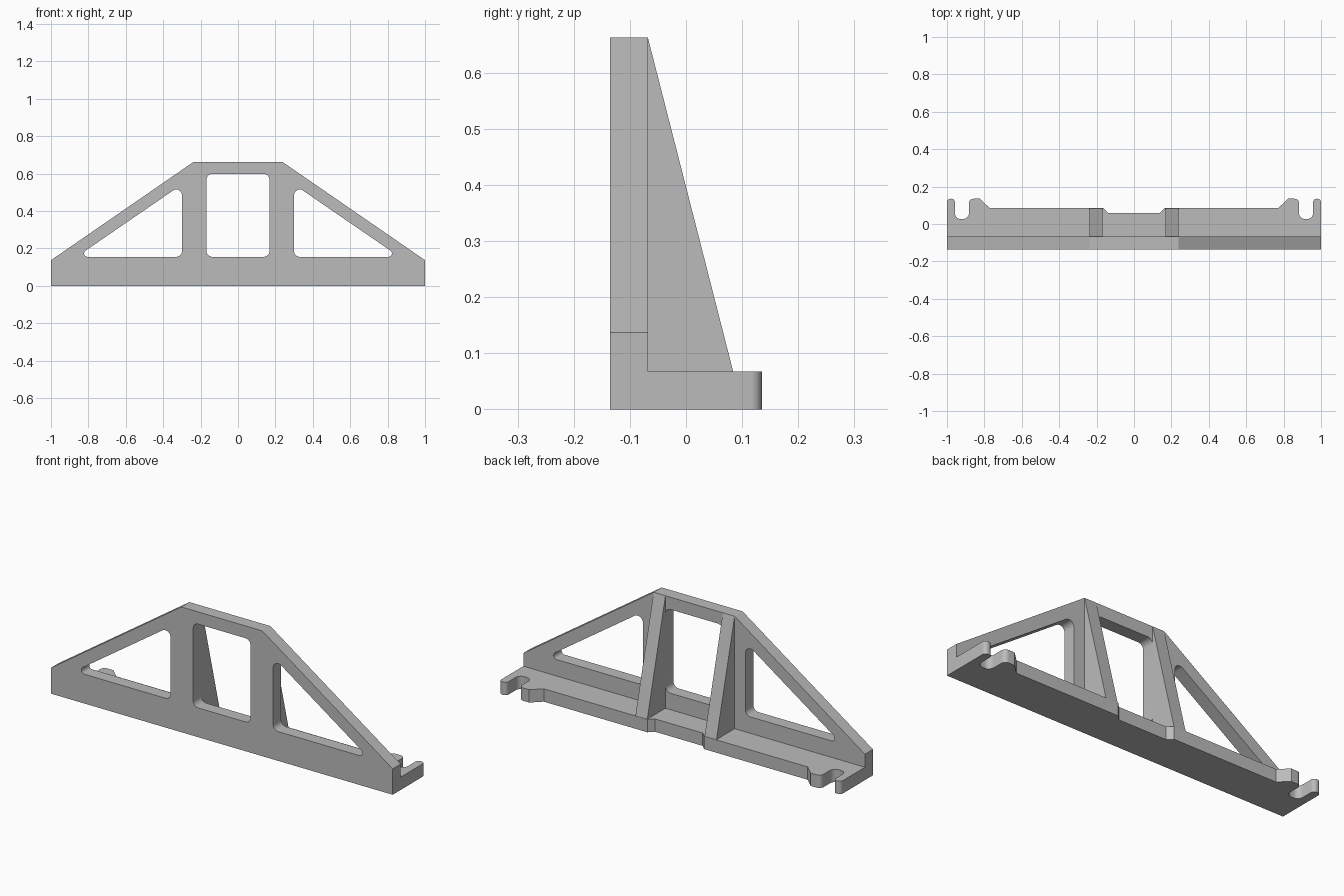
import bpy, bmesh, math
from mathutils import Vector

cube = bpy.data.objects.get("Cube")
if cube:
    bpy.data.objects.remove(cube, do_unlink=True)

grey = bpy.data.materials.new("plain grey")
grey.use_nodes = True
grey.diffuse_color = (0.5, 0.5, 0.5, 1)
grey.node_tree.nodes["Principled BSDF"].inputs["Base Color"].default_value = grey.diffuse_color

FRONT, PLATE_BACK, TOP = -0.135, -0.068, 0.663
FLANGE_TOP, HOLE_BOTTOM, HOLE_EDGE, SHOULDER = 0.068, 0.155, 0.168, 0.237


def rounded(corners, steps=8):
    """Outline from (u, v, radius) corners; radius 0 stays sharp."""
    points = []
    for i, (u, v, r) in enumerate(corners):
        p = Vector((u, v))
        if r == 0:
            points.append(p)
            continue
        a = (Vector(corners[i - 1][:2]) - p).normalized()
        b = (Vector(corners[(i + 1) % len(corners)][:2]) - p).normalized()
        half = a.angle(b) / 2
        centre = p + (a + b).normalized() * r / math.sin(half)
        start = p + a * r / math.tan(half) - centre
        end = p + b * r / math.tan(half) - centre
        sweep = math.pi - 2 * half
        for k in range(steps + 1):
            t = k / steps
            points.append(centre + (start * math.sin((1 - t) * sweep)
                                    + end * math.sin(t * sweep)) / math.sin(sweep))
    return points


def mirrored(corners):
    """Complete a right-hand outline with its reflection."""
    return corners + [(-u, v, r) for u, v, r in reversed(corners)]


def prism(name, loops, place, depth):
    """Fill the outline and its holes, then extrude along depth."""
    bm = bmesh.new()
    for loop in loops:
        verts = [bm.verts.new(place(p.x, p.y)) for p in loop]
        for i, v in enumerate(verts):
            bm.edges.new((verts[i - 1], v))
    bmesh.ops.triangle_fill(bm, edges=bm.edges[:], use_beauty=True)
    out = bmesh.ops.extrude_face_region(bm, geom=bm.faces[:])
    moved = [g for g in out["geom"] if isinstance(g, bmesh.types.BMVert)]
    bmesh.ops.translate(bm, verts=moved, vec=depth)
    bmesh.ops.recalc_face_normals(bm, faces=bm.faces[:])
    mesh = bpy.data.meshes.new(name)
    bm.to_mesh(mesh)
    bm.free()
    mesh.materials.append(grey)
    obj = bpy.data.objects.new(name, mesh)
    bpy.context.collection.objects.link(obj)
    bpy.ops.object.select_all(action="DESELECT")
    obj.select_set(True)
    bpy.context.view_layer.objects.active = obj
    bpy.ops.object.shade_smooth_by_angle(angle=math.radians(30))
    return obj


# Upright plate with one central and two triangular windows
plate = mirrored([(1, 0, 0), (1, 0.137, 0), (SHOULDER, TOP, 0)])
centre_window = mirrored([(HOLE_EDGE, HOLE_BOTTOM, 0.03), (HOLE_EDGE, 0.598, 0.03)])
side_window = [(0.3, HOLE_BOTTOM, 0.03), (0.863, HOLE_BOTTOM, 0.018), (0.3, 0.542, 0.03)]
other_window = [(-u, v, r) for u, v, r in side_window]
prism("front_plate",
      [rounded(c) for c in (plate, centre_window, side_window, other_window)],
      lambda u, v: (u, FRONT, v), (0, PLATE_BACK - FRONT, 0))

# Base flange with slotted ends and a shallow central recess
flange = mirrored([
    (1, PLATE_BACK, 0), (1, 0.135, 0.02), (0.957, 0.135, 0.02),
    (0.957, 0.027, 0.03), (0.883, 0.027, 0.03), (0.883, 0.135, 0.025),
    (0.824, 0.135, 0), (0.772, 0.086, 0), (0.166, 0.086, 0), (0.14, 0.06, 0),
])
prism("base_flange", [rounded(flange)],
      lambda u, v: (u, v, 0), (0, 0, FLANGE_TOP))

# Triangular gussets bracing the plate
gusset = [(PLATE_BACK, FLANGE_TOP, 0), (0.084, FLANGE_TOP, 0), (PLATE_BACK, TOP, 0)]
for name, x in (("left_gusset", HOLE_EDGE), ("right_gusset", -SHOULDER)):
    prism(name, [rounded(gusset)],
          lambda u, v: (x, u, v), (SHOULDER - HOLE_EDGE, 0, 0))
